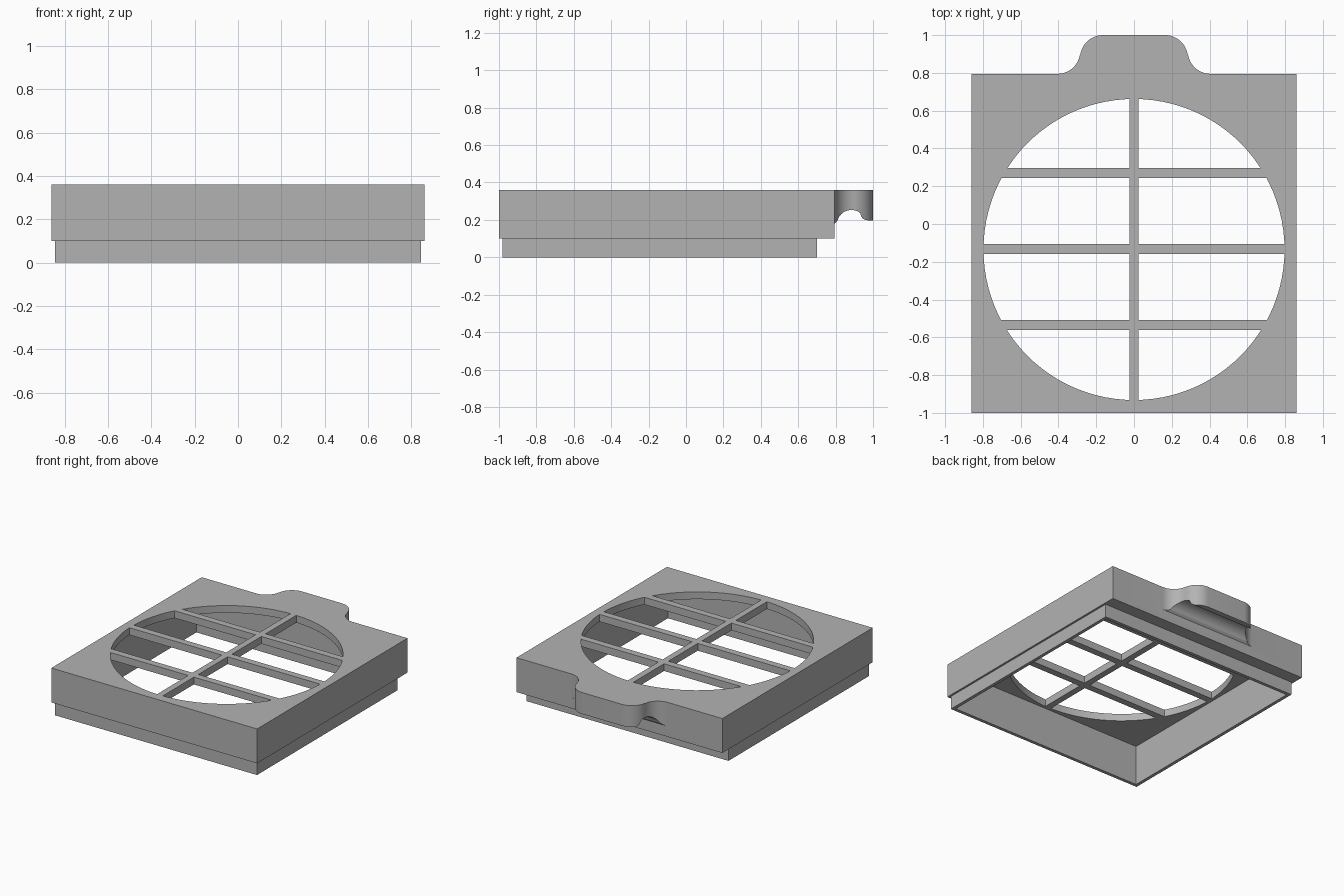
import bpy, bmesh
from math import sin, cos, radians
from mathutils import Vector

if "Cube" in bpy.data.objects:
    bpy.data.objects.remove(bpy.data.objects["Cube"], do_unlink=True)

grey = bpy.data.materials.new("plain_grey")
grey.use_nodes = True
grey.diffuse_color = (0.45, 0.45, 0.45, 1)
grey.node_tree.nodes["Principled BSDF"].inputs["Base Color"].default_value = grey.diffuse_color


def prism(name, points, direction):
    """Extrude a closed loop of 3D points along a direction."""
    bm = bmesh.new()
    face = bm.faces.new([bm.verts.new(p) for p in points])
    ext = bmesh.ops.extrude_face_region(bm, geom=[face])
    moved = [v for v in ext["geom"] if isinstance(v, bmesh.types.BMVert)]
    bmesh.ops.translate(bm, verts=moved, vec=Vector(direction))
    bmesh.ops.recalc_face_normals(bm, faces=bm.faces)
    mesh = bpy.data.meshes.new(name)
    bm.to_mesh(mesh)
    bm.free()
    mesh.materials.append(grey)
    obj = bpy.data.objects.new(name, mesh)
    bpy.context.collection.objects.link(obj)
    return obj


def box(name, x, y0, y1, z0, z1):
    """Box symmetric about x = 0."""
    loop = [(-x, y0, z0), (x, y0, z0), (x, y1, z0), (-x, y1, z0)]
    return prism(name, loop, (0, 0, z1 - z0))


def arc(cx, cy, r, a0, a1, n):
    angles = [radians(a0 + (a1 - a0) * i / n) for i in range(n + 1)]
    return [(cx + r * cos(a), cy + r * sin(a)) for a in angles]


def combine(target, tool, operation):
    """Apply a boolean and discard the tool."""
    tool.hide_render = True
    mod = target.modifiers.new("combine", "BOOLEAN")
    mod.object, mod.operation, mod.solver = tool, operation, "EXACT"
    bpy.context.view_layer.objects.active = target
    bpy.ops.object.modifier_apply(modifier=mod.name)
    bpy.data.objects.remove(tool, do_unlink=True)


TOP, CEILING, BACK = 0.36, 0.305, 0.795

# Frame: upper block, stepped lower lip, hollow inside
frame = box("grille_frame", 0.86, -1, BACK, 0.1, TOP)
combine(frame, box("lower_lip", 0.845, -0.98, 0.70, 0, 0.2), "UNION")
combine(frame, box("cavity", 0.82, -0.955, 0.675, -0.1, CEILING), "DIFFERENCE")

# Round opening, keeping the crossing bars
circle = arc(0, -0.135, 0.797, 0, 360, 96)[:-1]
opening = prism("opening", [(x, y, 0.25) for x, y in circle], (0, 0, 0.3))
combine(opening, box("long_bar", 0.024, -1.2, 1.2, 0.1, 0.7), "DIFFERENCE")
for y in (-0.535, -0.132, 0.27):
    combine(opening, box("cross_bar", 1, y - 0.026, y + 0.026, 0.1, 0.7), "DIFFERENCE")
combine(frame, opening, "DIFFERENCE")

# Pull tab: curved outline crossed with a finger groove profile
side = arc(0.405, BACK + 0.12, 0.12, 270, 188, 14) + arc(0.165, 0.88, 0.12, 8, 90, 14)
side = [(0.405, 0.75)] + side
outline = side + [(-x, y) for x, y in reversed(side)]
tab = prism("pull_tab", [(x, y, 0.1) for x, y in outline], (0, 0, TOP - 0.1))
groove = [(0.7, 0.18), (BACK, 0.18)] + arc(0.885, 0.175, 0.078, 165, 62, 14)
groove += arc(0.97, 0.235, 0.037, 180, 270, 6) + [(1.1, 0.198), (1.1, 0.6), (0.7, 0.6)]
combine(tab, prism("groove_profile", [(-0.6, y, z) for y, z in groove], (1.2, 0, 0)), "INTERSECT")
combine(frame, tab, "UNION")

# Smooth curves, crisp edges
bpy.ops.object.select_all(action="DESELECT")
frame.select_set(True)
bpy.context.view_layer.objects.active = frame
bpy.ops.object.shade_smooth_by_angle(angle=radians(30))
